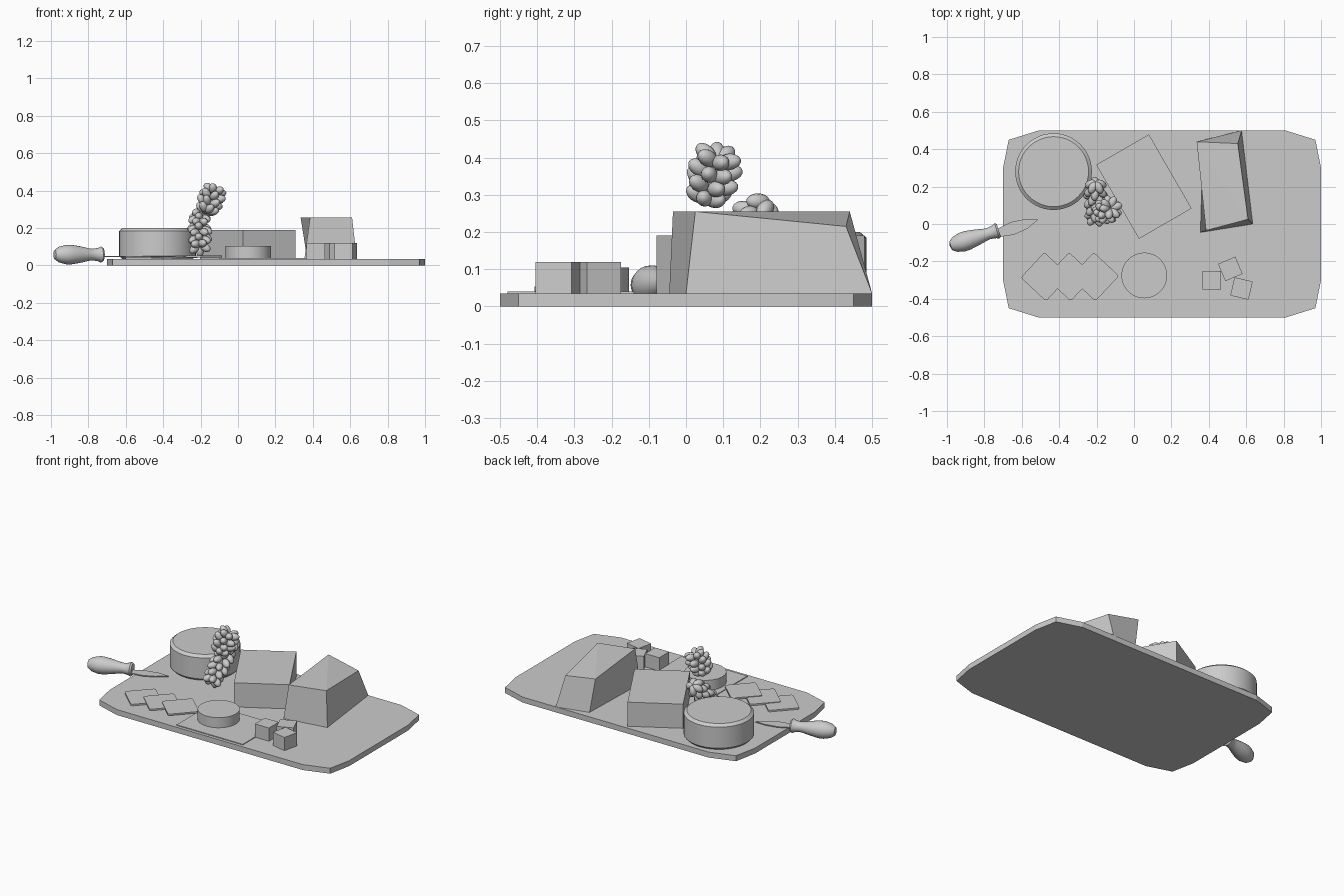
import bpy, bmesh, math, random
from mathutils import Vector, Matrix

random.seed(4)
if "Cube" in bpy.data.objects:
    bpy.data.objects.remove(bpy.data.objects["Cube"], do_unlink=True)

grey = bpy.data.materials.new("plain grey")
grey.use_nodes = True
colour = (0.6, 0.6, 0.6, 1)
grey.diffuse_color = colour
next(n for n in grey.node_tree.nodes if n.type == 'BSDF_PRINCIPLED').inputs["Base Color"].default_value = colour

TOP = 0.035  # height of the board surface


def finish(name, bm, smooth=False):
    bmesh.ops.recalc_face_normals(bm, faces=bm.faces)
    mesh = bpy.data.meshes.new(name)
    bm.to_mesh(mesh)
    bm.free()
    mesh.materials.append(grey)
    obj = bpy.data.objects.new(name, mesh)
    bpy.context.collection.objects.link(obj)
    if smooth:
        bpy.ops.object.select_all(action='DESELECT')
        obj.select_set(True)
        bpy.context.view_layer.objects.active = obj
        bpy.ops.object.shade_smooth_by_angle(angle=math.radians(35))
    return obj


def prism(name, outline, z0, z1):
    bm = bmesh.new()
    low = bm.faces.new([bm.verts.new((x, y, z0)) for x, y in outline])
    ext = bmesh.ops.extrude_face_region(bm, geom=[low], use_keep_orig=True)
    verts = [g for g in ext["geom"] if isinstance(g, bmesh.types.BMVert)]
    bmesh.ops.translate(bm, verts=verts, vec=(0, 0, z1 - z0))
    return finish(name, bm)


def block(name, x, y, size, z0, z1, turn=0, round_corners=0):
    bm = bmesh.new()
    bmesh.ops.create_cube(bm, size=1)
    bmesh.ops.scale(bm, verts=bm.verts, vec=(size[0], size[1], z1 - z0))
    if round_corners:
        upright = [e for e in bm.edges if abs(e.verts[0].co.z - e.verts[1].co.z) > 0.001]
        bmesh.ops.bevel(bm, geom=upright, offset=round_corners, segments=3, profile=0.5, affect='EDGES')
    place = Matrix.Translation((x, y, (z0 + z1) / 2)) @ Matrix.Rotation(math.radians(turn), 4, 'Z')
    bm.transform(place)
    return finish(name, bm)


def lathe(name, profile, place, steps=48):
    # profile of (radius, height) spun around z, then placed
    bm = bmesh.new()
    verts = [bm.verts.new((r, 0, z)) for r, z in profile]
    edges = [bm.edges.new(pair) for pair in zip(verts, verts[1:])]
    bmesh.ops.spin(bm, geom=verts + edges, cent=(0, 0, 0), axis=(0, 0, 1),
                   angle=math.tau, steps=steps)
    bmesh.ops.remove_doubles(bm, verts=bm.verts, dist=0.0002)
    bm.transform(place)
    return finish(name, bm, True)


# Serving board with clipped corners
quarter = [(0.85, 0.3), (0.82, 0.45), (0.66, 0.5)]
half = quarter + [(-x, y) for x, y in reversed(quarter)]
prism("board", [(x + 0.15, y) for x, y in half + [(-x, -y) for x, y in half]], 0, TOP)

# Round cheeses
lathe("cheese_wheel", [(0, TOP), (0.19, TOP), (0.205, TOP + 0.015), (0.205, 0.185), (0.187, 0.2), (0, 0.2)],
      Matrix.Translation((-0.43, 0.28, 0)))
lathe("small_round_cheese", [(0, TOP), (0.122, TOP), (0.122, 0.105), (0, 0.105)],
      Matrix.Translation((0.055, -0.275, 0)))

# Block cheese
block("cheese_block", 0.053, 0.2, (0.325, 0.457), TOP, 0.19, 30)

# Tapered wedge
bm = bmesh.new()
base = [bm.verts.new((x, y, TOP)) for x, y in
        [(0.355, -0.045), (0.635, 0), (0.575, 0.5), (0.37, 0.45)]]
crown = [bm.verts.new(p) for p in
         [(0.385, -0.035, 0.255), (0.61, 0.025, 0.255), (0.555, 0.43, 0.215), (0.335, 0.44, 0.255)]]
bm.faces.new(base)
bm.faces.new((crown[0], crown[1], crown[3]))
bm.faces.new(crown[1:])
for i in range(4):
    j = (i + 1) % 4
    bm.faces.new((base[i], base[j], crown[j], crown[i]))
finish("cheese_wedge", bm)

# Thin sheet and overlapping slices
block("thin_sheet", 0.135, -0.31, (0.47, 0.34), TOP, TOP + 0.005)
for i in range(3):
    block(f"slice_{i + 1}", -0.475 + 0.132 * i, -0.282, (0.185, 0.185),
          TOP + 0.004 * i, TOP + 0.01 + 0.004 * i, 47, 0.012)

# Small cubes
for i, (x, y, turn) in enumerate([(0.415, -0.3, 0), (0.515, -0.24, 23), (0.575, -0.345, -13)]):
    block(f"cheese_cube_{i + 1}", x, y, (0.1, 0.1), TOP, 0.12, turn)

# Knife: turned handle and leaf blade
along = Vector((0.28, 0.09, 0)).normalized()
handle_place = Matrix.Translation((-0.985, -0.118, 0.058)) @ along.to_track_quat('Z', 'Y').to_matrix().to_4x4()
lathe("knife_handle", [(0, 0), (0.025, 0.006), (0.042, 0.03), (0.052, 0.07), (0.052, 0.1), (0.044, 0.15),
                       (0.033, 0.2), (0.031, 0.22), (0.036, 0.25), (0.043, 0.265), (0.036, 0.275), (0, 0.275)],
      handle_place, 24)
blade = [(-0.74, -0.055), (-0.71, -0.068), (-0.64, -0.057), (-0.57, -0.025), (-0.51, 0.025),
         (-0.58, 0.027), (-0.66, 0.01), (-0.71, -0.015), (-0.74, -0.03)]
prism("knife_blade", blade, 0.045, 0.051)


# Grape bunch: oval grapes spread around a leaning stem and a raised tip
def bunch(name, start, end, rows, per_row, spread, tilt):
    start, end = Vector(start), Vector(end)
    axis = (end - start).normalized()
    side = axis.orthogonal().normalized()
    bm = bmesh.new()
    for row in range(rows):
        for k in range(per_row):
            angle = math.tau * (k + 0.5 * (row % 2)) / per_row + random.uniform(-0.2, 0.2)
            out = Matrix.Rotation(angle, 3, axis) @ side
            t = row / (rows - 1)
            reach = spread * (0.75 + 0.25 * math.sin(math.pi * t))
            spot = start.lerp(end, t) + out * reach
            aim = (out + axis * tilt).to_track_quat('Z', 'Y').to_matrix().to_4x4()
            shape = Matrix.Diagonal((0.022, 0.022, 0.034, 1))
            bmesh.ops.create_uvsphere(bm, u_segments=14, v_segments=9, radius=1,
                                      matrix=Matrix.Translation(spot) @ aim @ shape)
    finish(name, bm, True)


bunch("hanging_grapes", (-0.205, 0.035, 0.1), (-0.205, 0.21, 0.265), 7, 5, 0.038, -0.8)
bunch("raised_grapes", (-0.165, 0.06, 0.3), (-0.125, 0.085, 0.4), 4, 6, 0.045, 0.5)
